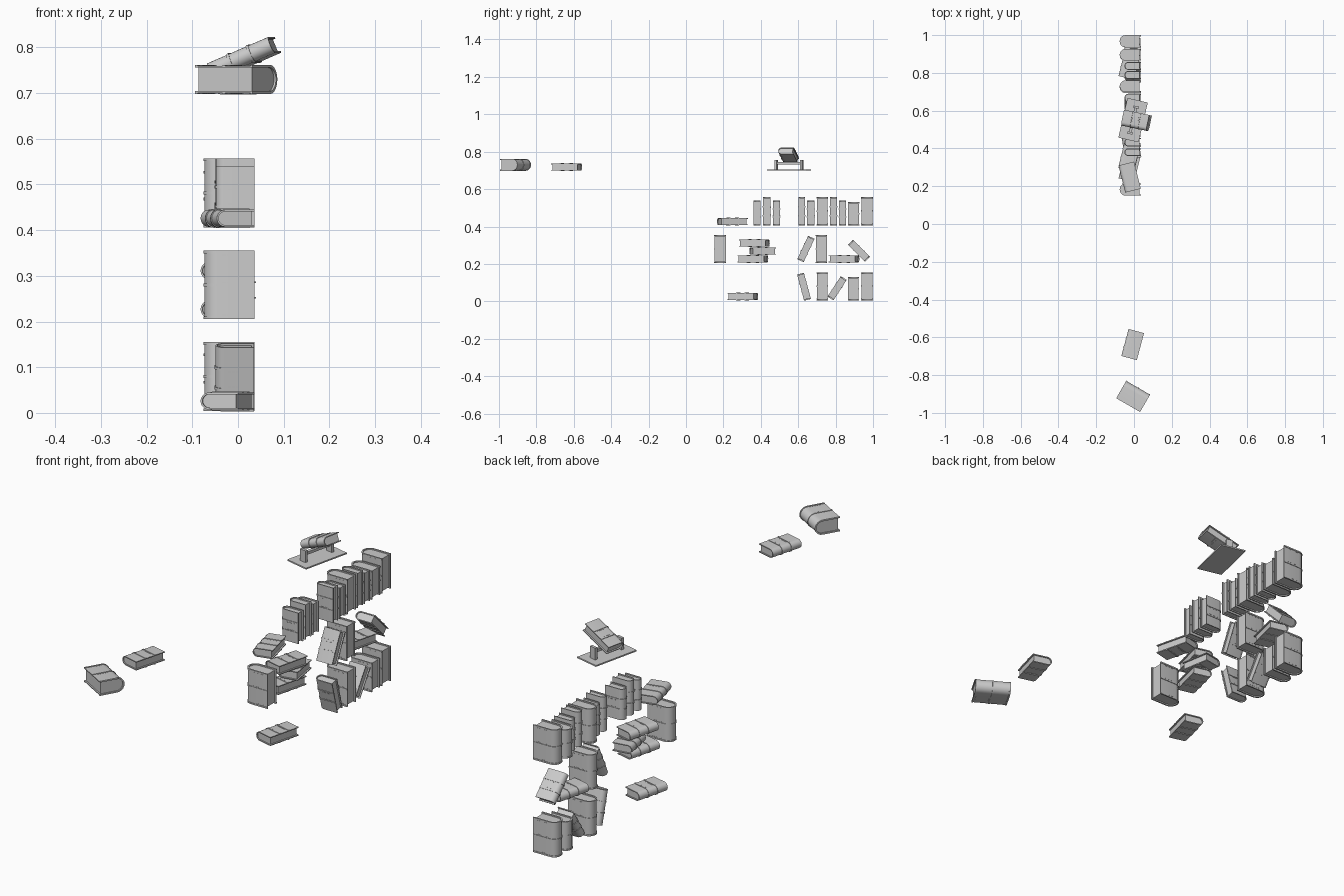
import bpy, bmesh
from math import radians, sin, cos, pi
from mathutils import Matrix, Vector

if "Cube" in bpy.data.objects:
    bpy.data.objects.remove(bpy.data.objects["Cube"])

SEG = 10  # facets around a rounded spine


def arc_profile(D, T, front):
    """Fore-edge -> round spine -> fore-edge, spine towards -x."""
    r = T / 2
    xs = -D / 2 + min(r, 0.032)
    rx = xs + D / 2
    pts = [(front, r)]
    for i in range(SEG + 1):
        a = pi / 2 + pi * i / SEG
        pts.append((xs + rx * cos(a), r * sin(a)))
    pts.append((front, -r))
    return pts


def prism(bm, pts, z0, z1):
    lo = [bm.verts.new((x, y, z0)) for x, y in pts]
    hi = [bm.verts.new((x, y, z1)) for x, y in pts]
    n = len(pts)
    bm.faces.new(lo[::-1])
    bm.faces.new(hi)
    for i in range(n):
        bm.faces.new((lo[i], lo[(i + 1) % n], hi[(i + 1) % n], hi[i]))


def shell(bm, outer, inner, z0, z1):
    """U-shaped wall between two matching open profiles."""
    rows = [[bm.verts.new((x, y, z)) for x, y in p]
            for p, z in ((outer, z0), (outer, z1), (inner, z1), (inner, z0))]
    n = len(outer)
    for a in range(4):
        b = (a + 1) % 4
        for i in range(n - 1):
            bm.faces.new((rows[a][i], rows[a][i + 1], rows[b][i + 1], rows[b][i]))
    for i in (0, n - 1):
        bm.faces.new([r[i] for r in rows])


def box(bm, size, loc):
    bmesh.ops.create_cube(bm, size=1, matrix=Matrix.Translation(loc) @ Matrix.Diagonal((*size, 1)))


def finish(bm, name, mat):
    bmesh.ops.recalc_face_normals(bm, faces=bm.faces)
    me = bpy.data.meshes.new(name)
    bm.to_mesh(me)
    bm.free()
    ob = bpy.data.objects.new(name, me)
    bpy.context.collection.objects.link(ob)
    ob.matrix_world = mat
    bpy.ops.object.select_all(action='DESELECT')
    ob.select_set(True)
    bpy.context.view_layer.objects.active = ob
    bpy.ops.object.shade_smooth_by_angle(angle=radians(35))
    return ob


def book(name, mat, D, T, H, bands):
    """Book centred on its origin, height along z, spine towards -x."""
    k, c, f = 0.0022, 0.004, D / 2
    T, D = T - 2 * k, D - 2 * k
    outer = arc_profile(D, T, f)
    inner = arc_profile(D - 2 * c, T - 2 * c, f)
    # cover
    bm = bmesh.new()
    shell(bm, outer, inner, -H / 2, H / 2)
    finish(bm, name + "_cover", mat)
    # pages, set back from the cover edges
    bm = bmesh.new()
    prism(bm, arc_profile(D - 2 * c, T - 2 * c, f - 0.006), -H / 2 + 0.005, H / 2 - 0.005)
    finish(bm, name + "_pages", mat)
    # raised bands with a row of studs
    bm = bmesh.new()
    w = 0.003
    for t in bands:
        z = max(-H / 2 + w, min(H / 2 - w, (t - 0.5) * H))
        shell(bm, arc_profile(D + 2 * k, T + 2 * k, f), outer, z - w, z + w)
        zs = z - 0.006 if t > 0.5 else z + 0.006
        for i in range(5):
            for s in (-1, 1):
                box(bm, (0.007, 0.0016, 0.002), (-0.01 + i * (f - 0.002) / 5, s * T / 2, zs))
    finish(bm, name + "_bands", mat)


BIG = (0.0, 0.5, 1.0)
SMALL = (0.34, 0.66)
R = lambda deg, ax: Matrix.Rotation(radians(deg), 4, ax)
LAY = R(-90, 'X')


def standing(name, y0, y1, z0, z1):
    T = y1 - y0
    big = T > 0.052
    D = 0.112 if big else 0.087
    m = Matrix.Translation((0.036 - D / 2, (y0 + y1) / 2, (z0 + z1) / 2))
    book(name, m, D, T, z1 - z0, BIG if big else SMALL)


def leaning(name, y, z, deg, H, T=0.042):
    book(name, Matrix.Translation((-0.008, y, z)) @ R(deg, 'X'), 0.087, T, H, SMALL)


def lying(name, x, y, z, yaw, H=0.148, D=0.087, T=0.042, bands=SMALL, tilt=0):
    m = Matrix.Translation((x, y, z)) @ R(yaw, 'Z') @ R(tilt, 'X') @ LAY
    book(name, m, D, T, H, bands)


# upper row
for i, (a, b, top) in enumerate([
        (0.36, 0.40, 0.54), (0.41, 0.455, 0.557), (0.462, 0.506, 0.54),
        (0.6, 0.638, 0.557), (0.645, 0.69, 0.54), (0.698, 0.76, 0.557),
        (0.768, 0.81, 0.557), (0.816, 0.858, 0.54), (0.865, 0.927, 0.53),
        (0.935, 1.0, 0.557)]):
    standing(f"upper_book_{i}", a, b, 0.406, top)
lying("upper_flat_book", -0.024, 0.248, 0.426, 14)

# middle row
standing("middle_book_0", 0.15, 0.215, 0.205, 0.355)
standing("middle_book_1", 0.693, 0.755, 0.205, 0.355)
lying("stack_bottom_book", -0.024, 0.358, 0.227, -14)
lying("stack_middle_book", -0.015, 0.410, 0.269, 10, H=0.13)
lying("stack_top_book", -0.024, 0.366, 0.311, -14)
lying("middle_flat_book", -0.024, 0.845, 0.227, -14)
leaning("middle_leaning_book_0", 0.641, 0.280, -25, 0.138)
leaning("middle_leaning_book_1", 0.925, 0.270, 45, 0.128)

# lower row
for i, (a, b, top) in enumerate([(0.697, 0.76, 0.155), (0.865, 0.925, 0.13),
                                 (0.935, 1.0, 0.155)]):
    standing(f"lower_book_{i}", a, b, 0.004, top)
lying("lower_flat_book", -0.024, 0.304, 0.026, -14)
leaning("lower_leaning_book_0", 0.631, 0.078, 15, 0.145)
leaning("lower_leaning_book_1", 0.808, 0.070, -33, 0.13)

# two loose books on the far side
lying("loose_small_book", -0.008, -0.638, 0.718, -15)
lying("loose_big_book", -0.004, -0.912, 0.73, 240, H=0.146, D=0.108, T=0.064, bands=BIG)

# stand with a tilted book
yaw = Matrix.Translation((-0.005, 0.55, 0)) @ R(-13, 'Z')
bm = bmesh.new()
box(bm, (0.11, 0.216, 0.006), (0, 0, 0.703))
finish(bm, "stand_plate", yaw)
bm = bmesh.new()
for s in (-1, 1):
    box(bm, (0.03, 0.012, 0.052), (0, s * 0.07, 0.731))
box(bm, (0.014, 0.14, 0.012), (0, 0, 0.738))
finish(bm, "stand_posts", yaw)
lying("tilted_book", 0.012, 0.547, 0.777, 78, tilt=-23)
